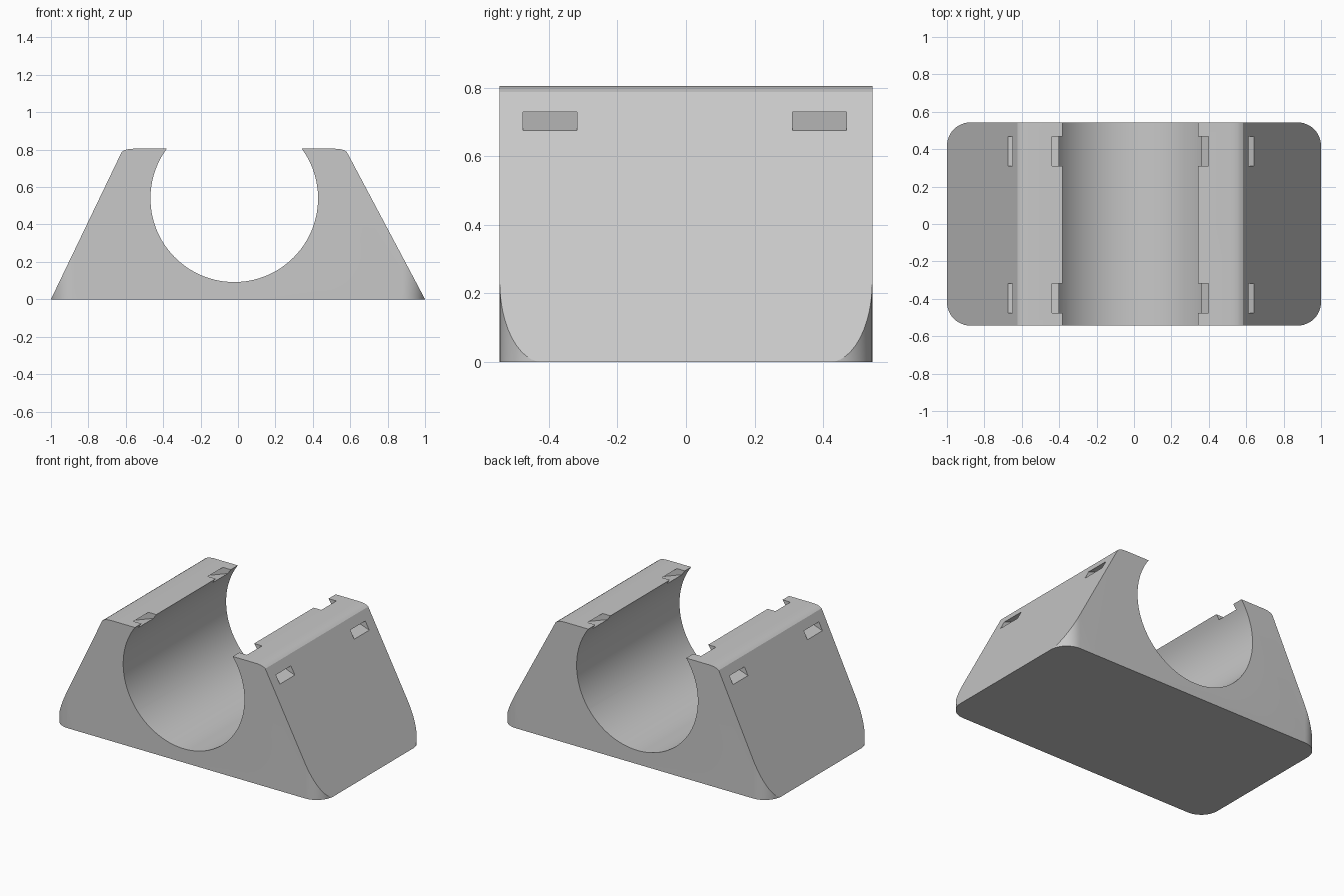
import bpy, bmesh, math

if "Cube" in bpy.data.objects:
    bpy.data.objects.remove(bpy.data.objects["Cube"])

DEPTH = 0.543                  # half length along y
BORE_X, BORE_Z, BORE_R = -0.02, 0.54, 0.448
TOP = 0.805

grey = bpy.data.materials.new("light grey plastic")
grey.diffuse_color = (0.58, 0.58, 0.58, 1)
grey.use_nodes = True
grey.node_tree.nodes["Principled BSDF"].inputs["Base Color"].default_value = grey.diffuse_color


def prism(name, points, place, offset):
    """Extrude a flat outline; place maps 2D points into space."""
    bm = bmesh.new()
    face = bm.faces.new([bm.verts.new(place(*p)) for p in points])
    ext = bmesh.ops.extrude_face_region(bm, geom=[face])
    moved = [v for v in ext["geom"] if isinstance(v, bmesh.types.BMVert)]
    bmesh.ops.translate(bm, verts=moved, vec=offset)
    bmesh.ops.recalc_face_normals(bm, faces=bm.faces)
    mesh = bpy.data.meshes.new(name)
    bm.to_mesh(mesh)
    bm.free()
    mesh.materials.append(grey)
    obj = bpy.data.objects.new(name, mesh)
    bpy.context.collection.objects.link(obj)
    return obj


def cut(target, tool, operation):
    """Apply a boolean and discard the cutter."""
    mod = target.modifiers.new("cut", 'BOOLEAN')
    mod.operation, mod.object, mod.solver = operation, tool, 'EXACT'
    bpy.context.view_layer.objects.active = target
    bpy.ops.object.modifier_apply(modifier=mod.name)
    bpy.data.objects.remove(tool)


# Cradle body: sloped sides, softened shoulders and an open round bore
a = math.asin((TOP - BORE_Z) / BORE_R)
steps = 72
bore = []
for i in range(steps + 1):
    t = math.pi - a + (math.pi + 2 * a) * i / steps
    bore.append((BORE_X + BORE_R * math.cos(t), BORE_Z + BORE_R * math.sin(t)))
left = [(-1, 0), (-0.622, 0.787), (-0.608, 0.796), (-0.59, 0.802), (-0.56, TOP)]
right = [(0.52, TOP), (0.55, 0.802), (0.568, 0.796), (0.582, 0.787), (1, 0)]
body = prism("cradle_body", left + bore + right,
             lambda x, z: (x, -DEPTH, z), (0, 2 * DEPTH, 0))

# Rounded vertical corners at the foot
r = 0.125
plan = []
for k, (sx, sy) in enumerate([(1, 1), (-1, 1), (-1, -1), (1, -1)]):
    for i in range(13):
        t = math.pi / 2 * (k + i / 12)
        plan.append((sx * (1 - r) + r * math.cos(t),
                     sy * (DEPTH - r) + r * math.sin(t)))
cut(body, prism("corner_cutter", plan, lambda x, y: (x, y, -0.1), (0, 0, 1.2)),
    'INTERSECT')

# Slanted strap slots from each slope up into the top edge of the bore
slot = [(0.25, 0.814), (0.75, 0.636), (0.75, 0.680), (0.25, 0.858)]
for side in (1, -1):
    outline = [(BORE_X + side * (x - BORE_X), z) for x, z in slot]
    for y in (-0.475, 0.31):
        cutter = prism("slot_cutter", outline,
                       lambda x, z, y=y: (x, y, z), (0, 0.158, 0))
        cut(body, cutter, 'DIFFERENCE')

# Smooth bore and corners, crisp edges elsewhere
bpy.ops.object.select_all(action='DESELECT')
body.select_set(True)
bpy.context.view_layer.objects.active = body
bpy.ops.object.shade_smooth_by_angle(angle=math.radians(22))
